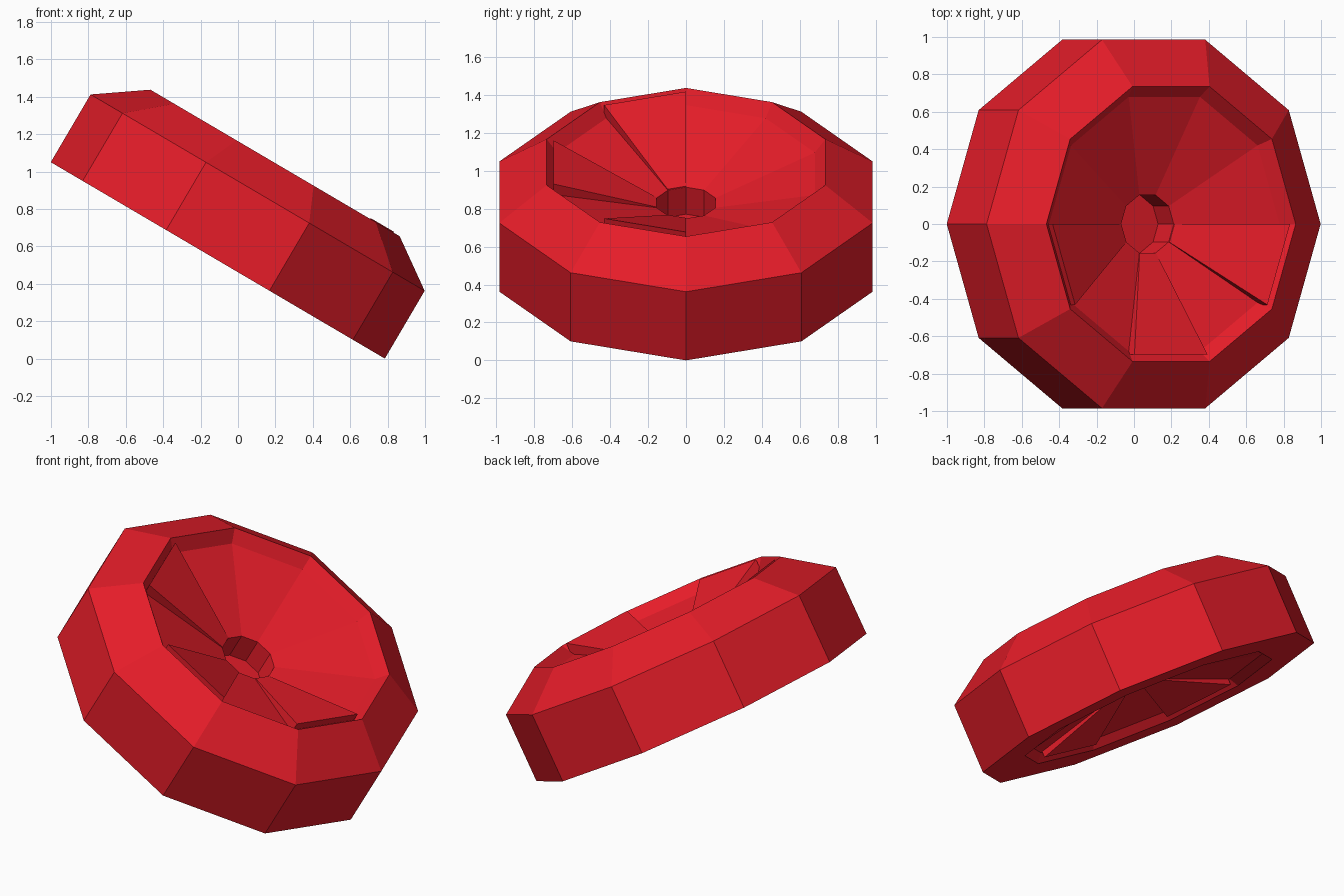
import bpy, bmesh, math
from mathutils import Matrix

if "Cube" in bpy.data.objects:
    bpy.data.objects.remove(bpy.data.objects["Cube"])

SIDES = 10
STEP = 2 * math.pi / SIDES
# local disc axis is z, then the whole wheel leans toward +x
LEAN = Matrix.Translation((-0.108, 0, 0.525)) @ Matrix.Rotation(math.radians(30.45), 4, 'Y')

red = bpy.data.materials.new("red")
red.diffuse_color = (0.79, 0.012, 0.022, 1)
red.use_nodes = True
red.node_tree.nodes["Principled BSDF"].inputs["Base Color"].default_value = red.diffuse_color


def ring_point(r, h, k):
    return (r * math.cos(k * STEP), r * math.sin(k * STEP), h)


def finish(name, bm):
    bmesh.ops.recalc_face_normals(bm, faces=bm.faces)
    bm.transform(LEAN)
    me = bpy.data.meshes.new(name)
    bm.to_mesh(me)
    bm.free()
    me.materials.append(red)
    ob = bpy.data.objects.new(name, me)
    bpy.context.collection.objects.link(ob)
    return ob


def lathe(name, profile):
    """Ten-sided revolve of (radius, height) points, capped at both ends."""
    bm = bmesh.new()
    rings = [[bm.verts.new(ring_point(r, h, k)) for k in range(SIDES)] for r, h in profile]
    for a, b in zip(rings, rings[1:]):
        for k in range(SIDES):
            n = (k + 1) % SIDES
            bm.faces.new((a[k], a[n], b[n], b[k]))
    bm.faces.new(rings[0])
    bm.faces.new(rings[-1])
    return finish(name, bm)


def panel(name, k, section):
    """Wedge filling one sector; section is a closed (radius, height) outline."""
    bm = bmesh.new()
    a = [bm.verts.new(ring_point(r, h, k)) for r, h in section]
    b = [bm.verts.new(ring_point(r, h, k + 1)) for r, h in section]
    bm.faces.new(a)
    bm.faces.new(b)
    for i in range(len(a)):
        j = (i + 1) % len(a)
        bm.faces.new((a[i], a[j], b[j], b[i]))
    return finish(name, bm)


# wheel body: underside dish, tread, bevel, top dish and hub socket
lathe("wheel_body", [
    (0.163, 0.15), (0.73, 0.05), (0.772, 0.0),
    (1.036, 0.0), (1.036, 0.42), (0.773, 0.604),
    (0.715, 0.533), (0.163, 0.355), (0.163, 0.19)])

# raised sector panels on one half of the dish, above and below
for n, (k, top) in enumerate(((-1, 0.609), (-3, 0.604), (-5, 0.604))):
    panel(f"top_panel_{n + 1}", k,
          [(0.165, 0.36), (0.735, top), (0.735, 0.50), (0.165, 0.33)])
    panel(f"under_panel_{n + 1}", k,
          [(0.165, 0.145), (0.72, 0.016), (0.72, 0.08), (0.165, 0.17)])
